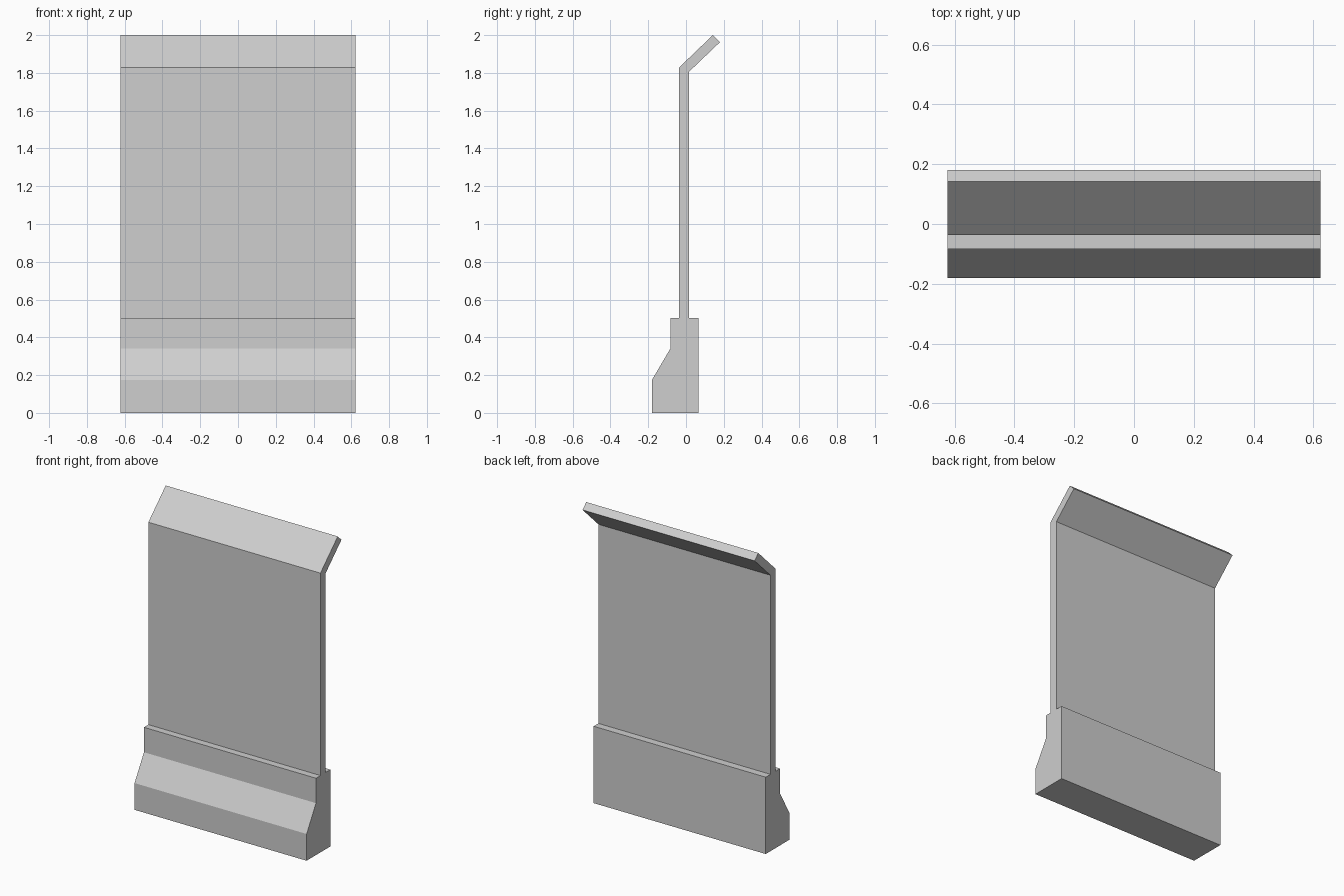
import bpy
import bmesh

cube = bpy.data.objects.get("Cube")
if cube:
    bpy.data.objects.remove(cube, do_unlink=True)

HALF_WIDTH = 0.623

concrete = bpy.data.materials.new("light grey concrete")
concrete.use_nodes = True
grey = (0.62, 0.62, 0.62, 1)
concrete.diffuse_color = grey
concrete.node_tree.nodes["Principled BSDF"].inputs["Base Color"].default_value = grey


def extrude_profile(name, profile):
    """Sweep a (y, z) side profile across the full width."""
    bm = bmesh.new()
    side = bm.faces.new([bm.verts.new((-HALF_WIDTH, y, z)) for y, z in profile])
    swept = bmesh.ops.extrude_face_region(bm, geom=[side], use_keep_orig=True)
    moved = [v for v in swept["geom"] if isinstance(v, bmesh.types.BMVert)]
    bmesh.ops.translate(bm, verts=moved, vec=(2 * HALF_WIDTH, 0, 0))
    bmesh.ops.recalc_face_normals(bm, faces=bm.faces)
    mesh = bpy.data.meshes.new(name)
    bm.to_mesh(mesh)
    bm.free()
    mesh.materials.append(concrete)
    obj = bpy.data.objects.new(name, mesh)
    bpy.context.collection.objects.link(obj)
    return obj


# Heavy foot with a sloped front
extrude_profile("barrier_base", [
    (-0.18, 0), (0.065, 0), (0.065, 0.503), (-0.083, 0.503),
    (-0.083, 0.34), (-0.18, 0.175)])

# Thin upright wall with a hood bent towards the back
extrude_profile("wall_panel_with_hood", [
    (-0.037, 0.49), (0.016, 0.49), (0.016, 1.806),
    (0.18, 1.963), (0.142, 2.0), (-0.037, 1.828)])
